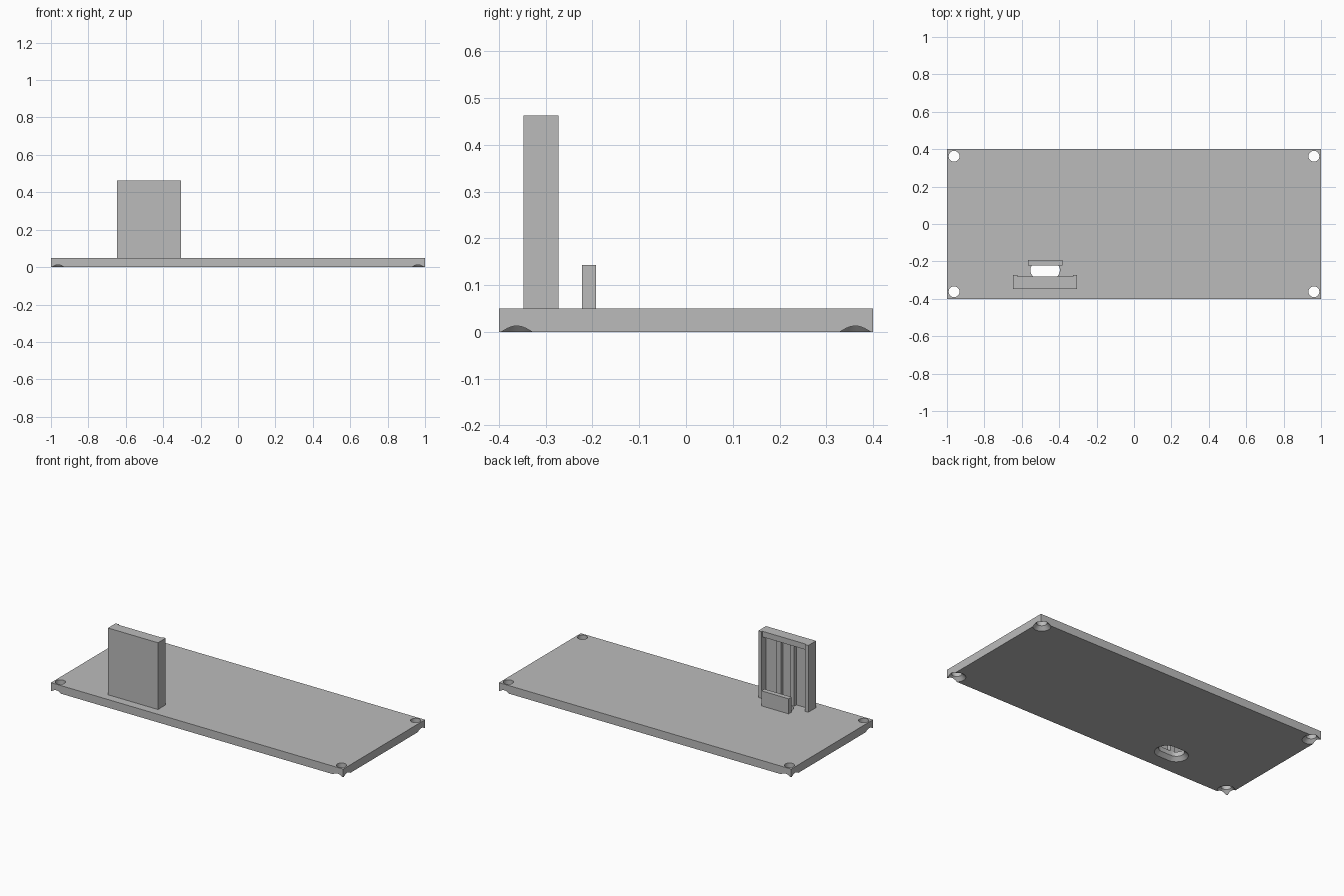
import bpy, bmesh, math
from mathutils import Matrix, Vector

cube = bpy.data.objects.get("Cube")
if cube:
    bpy.data.objects.remove(cube, do_unlink=True)

grey = bpy.data.materials.new("plain grey")
grey.use_nodes = True
COLOUR = (0.5, 0.5, 0.5, 1)
grey.diffuse_color = COLOUR
grey.node_tree.nodes["Principled BSDF"].inputs["Base Color"].default_value = COLOUR


def add_object(name, bm):
    bmesh.ops.recalc_face_normals(bm, faces=bm.faces)
    mesh = bpy.data.meshes.new(name)
    bm.to_mesh(mesh)
    bm.free()
    mesh.materials.append(grey)
    obj = bpy.data.objects.new(name, mesh)
    bpy.context.collection.objects.link(obj)
    return obj


def box(name, x, y, z):
    """Box from (min, max) ranges on each axis."""
    bm = bmesh.new()
    size = [r[1] - r[0] for r in (x, y, z)]
    mid = Vector([sum(r) / 2 for r in (x, y, z)])
    bmesh.ops.create_cube(bm, size=1, matrix=Matrix.Translation(mid) @ Matrix.Diagonal((*size, 1)))
    return add_object(name, bm)


def hole_cutter(name, cx, cy, straight, radius, flare, depth):
    """Stadium or round hole, flared towards the underside."""
    bm = bmesh.new()
    steps = 32
    levels = [(-0.01, radius + flare + 0.01 * flare / depth), (depth, radius), (THICK + 0.01, radius)]
    rings = []
    for z, r in levels:
        ring = []
        for i in range(steps):
            a = 2 * math.pi * (i + 0.5) / steps
            shift = math.copysign(straight / 2, math.cos(a))
            ring.append(bm.verts.new((cx + shift + r * math.cos(a), cy + r * math.sin(a), z)))
        rings.append(ring)
    for low, high in zip(rings, rings[1:]):
        for i in range(steps):
            j = (i + 1) % steps
            bm.faces.new((low[i], low[j], high[j], high[i]))
    bm.faces.new(rings[0])
    bm.faces.new(rings[-1])
    cutter = add_object(name, bm)
    cutter.hide_render = True
    return cutter


# Base plate with flared screw holes and cable slot
THICK = 0.05
base = box("base_plate", (-1, 1), (-0.4, 0.4), (0, THICK))
HOOD_X = -0.475
cutters = [hole_cutter("screw_hole_cutter", sx * 0.962, sy * 0.362, 0, 0.029, 0.021, 0.022)
           for sx in (-1, 1) for sy in (-1, 1)]
cutters.append(hole_cutter("slot_cutter", HOOD_X, -0.247, 0.068, 0.045, 0.022, 0.022))
for c in cutters:
    mod = base.modifiers.new("hole", 'BOOLEAN')
    mod.operation = 'DIFFERENCE'
    mod.solver = 'EXACT'
    mod.object = c
bpy.context.view_layer.update()
cut_mesh = bpy.data.meshes.new_from_object(base.evaluated_get(bpy.context.evaluated_depsgraph_get()))
base.modifiers.clear()
base.data = cut_mesh
for c in cutters:
    bpy.data.objects.remove(c, do_unlink=True)

# Upright holder: front panel, side posts, top bar and inner ribs
TOP, HALF, POST, PANEL_Y = 0.463, 0.171, 0.022, -0.315
box("holder_panel", (HOOD_X - HALF, HOOD_X + HALF), (-0.348, PANEL_Y), (THICK, TOP))
inner = HALF - POST
box("holder_top_bar", (HOOD_X - inner, HOOD_X + inner), (PANEL_Y, -0.28), (TOP - 0.035, TOP))
for side, label in ((-1, "right"), (1, "left")):
    ends = sorted((HOOD_X + side * inner, HOOD_X + side * HALF))
    box("holder_post_" + label, ends, (PANEL_Y, -0.273), (THICK, TOP))
    rib = HOOD_X + side * 0.045
    box("holder_rib_" + label, (rib - 0.015, rib + 0.015), (PANEL_Y, -0.293), (THICK, TOP - 0.035))

# Low retaining wall behind the holder
box("retaining_wall", (HOOD_X - 0.093, HOOD_X + 0.093), (-0.222, -0.192), (THICK, 0.143))

# Smooth hole walls, sharp edges kept
bpy.ops.object.select_all(action='DESELECT')
base.select_set(True)
bpy.context.view_layer.objects.active = base
bpy.ops.object.shade_smooth_by_angle(angle=math.radians(30))
